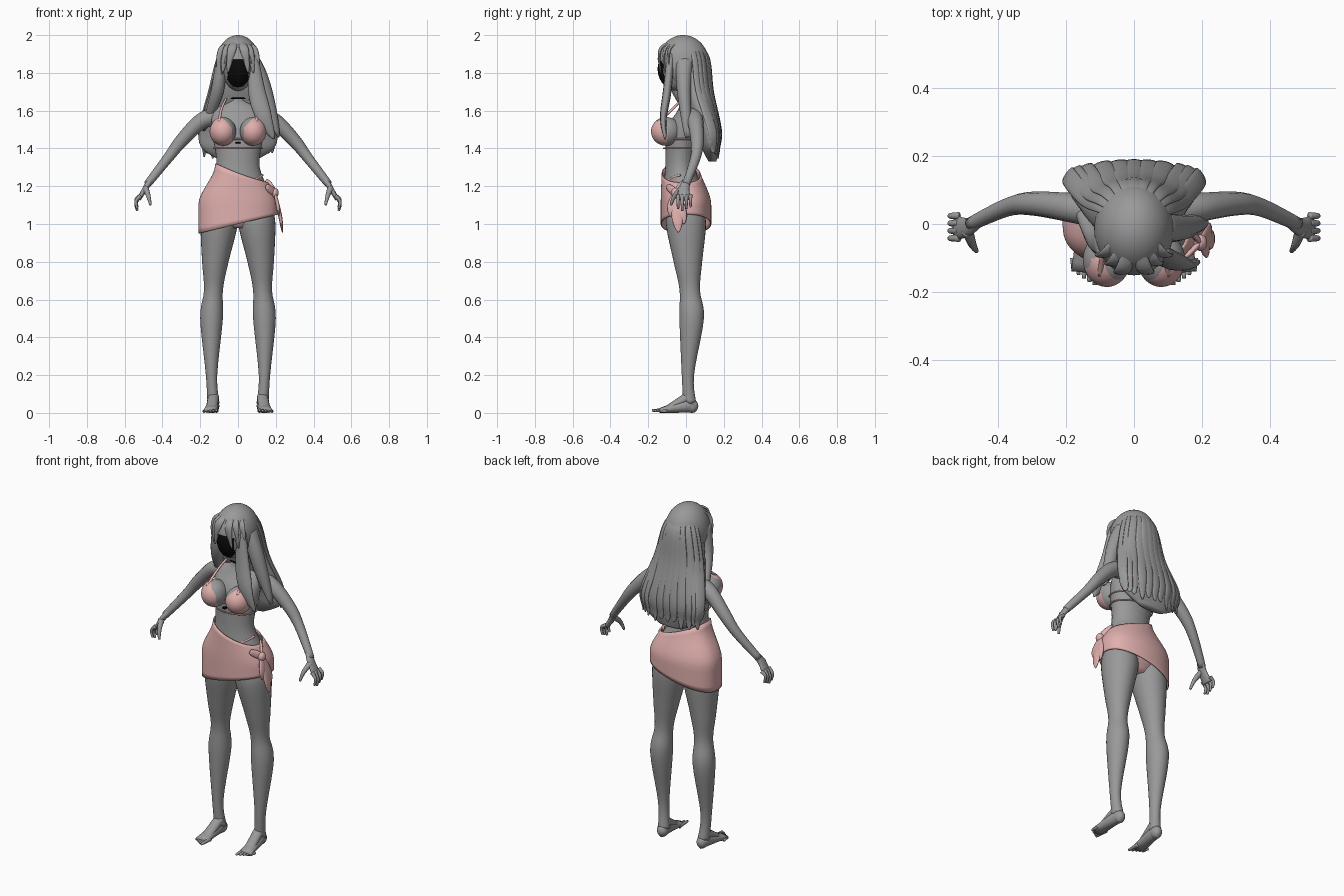
import bpy, bmesh, math, random
from mathutils import Vector, Matrix

random.seed(4)
cube = bpy.data.objects.get("Cube")
if cube:
    bpy.data.objects.remove(cube)


def material(name, red, green, blue):
    made = bpy.data.materials.new(name)
    made.use_nodes = True
    colour = (red, green, blue, 1)
    made.diffuse_color = colour
    made.node_tree.nodes["Principled BSDF"].inputs["Base Color"].default_value = colour
    return made


GREY = material("soft grey", .32, .32, .32)
PINK = material("pale pink cloth", .74, .43, .42)
BLACK = material("black", .003, .003, .003)
SIDEWAYS, DEPTHWISE, UPRIGHT = Vector((1, 0, 0)), Vector((0, 1, 0)), Vector((0, 0, 1))


def finish(name, bm, materials, mirror=False, rule=None):
    """Turn a bmesh into a smooth object, choosing materials by rule."""
    bmesh.ops.recalc_face_normals(bm, faces=bm.faces)
    for face in bm.faces:
        face.smooth = True
        if rule:
            face.material_index = int(rule(face.calc_center_median()))
    mesh = bpy.data.meshes.new(name)
    bm.to_mesh(mesh)
    bm.free()
    for entry in materials:
        mesh.materials.append(entry)
    made = bpy.data.objects.new(name, mesh)
    bpy.context.collection.objects.link(made)
    if mirror:
        made.modifiers.new("Mirror", "MIRROR").use_mirror_merge = False
    return made


def spline(points, steps=5):
    """Smooth curve through points of any dimension."""
    curve = []
    last = len(points) - 1
    for i in range(last):
        near = [points[max(i - 1, 0)], points[i], points[i + 1], points[min(i + 2, last)]]
        for k in range(steps):
            t = k / steps
            curve.append([b + t * (c - a + t * (2 * a - 5 * b + 4 * c - d + t * (3 * b - a - 3 * c + d))) / 2
                          for a, b, c, d in zip(*near)])
    return curve + [list(points[last])]


def skin(name, rings, materials, sides, **options):
    """Join ellipses, each given as centre and two half axes, into a capped surface."""
    bm = bmesh.new()
    angles = [math.tau * k / sides for k in range(sides)]
    loops = [[bm.verts.new(centre + across * math.cos(q) + along * math.sin(q)) for q in angles]
             for centre, across, along in rings]
    for lower, upper in zip(loops, loops[1:]):
        for k in range(sides):
            nxt = (k + 1) % sides
            bm.faces.new((lower[k], lower[nxt], upper[nxt], upper[k]))
    bm.faces.new(loops[0])
    bm.faces.new(loops[-1])
    return finish(name, bm, materials, **options)


def stack(name, levels, materials, **options):
    """Level ellipses: x, y, z, half width, half depth."""
    rings = [(Vector((x, y, z)), SIDEWAYS * width, DEPTHWISE * depth)
             for x, y, z, width, depth in spline(levels)]
    return skin(name, rings, materials, 32, **options)


def tube(name, points, width, depth=None, bulge=0, side=SIDEWAYS, colour=GREY, **options):
    """Tapered ellipse along a path; width and depth are (start, end) half sizes."""
    path = [Vector(p) for p in spline(points)]
    depth = depth or width
    last = len(path) - 1
    rings = []
    for i, centre in enumerate(path):
        t = i / last
        heading = (path[min(i + 1, last)] - path[max(i - 1, 0)]).normalized()
        across = (side - heading * side.dot(heading)).normalized()
        swell = bulge * math.sin(math.pi * t)
        half_width = width[0] + (width[1] - width[0]) * t + swell
        half_depth = depth[0] + (depth[1] - depth[0]) * t + swell / 4
        rings.append((centre, across * half_width, heading.cross(across) * half_depth))
    return skin(name, rings, [colour], 12, **options)


def ellipsoid(name, centre, size, materials, cut=None, **options):
    bm = bmesh.new()
    bmesh.ops.create_uvsphere(bm, u_segments=72, v_segments=48, radius=1,
                              matrix=Matrix.LocRotScale(Vector(centre), None, Vector(size)))
    if cut:
        removed = [face for face in bm.faces if cut(face.calc_center_median())]
        bmesh.ops.delete(bm, geom=removed, context="FACES")
    return finish(name, bm, materials, **options)


def band(name, y, z, half_width, half_depth, colour):
    """Thin closed loop around the body."""
    angles = [math.tau * k / 24 for k in range(25)]
    loop = [(half_width * math.sin(q), y - half_depth * math.cos(q), z) for q in angles]
    return tube(name, loop, (.004, .004), side=UPRIGHT, colour=colour)


# Torso and neck, with the swimsuit bottom coloured by height
body = [(0, .98, .1, .06), (0, 1.1, .19, .12), (-.03, 1.3, .115, .08), (-.01, 1.5, .14, .09),
        (.02, 1.6, .13, .065), (.02, 1.66, .05, .045), (0, 1.8, .04, .04)]
stack("torso", [(0, *level) for level in body], [GREY, PINK], rule=lambda c: c.z < 1.1)

# Legs, feet and toes
leg = [(.13, .02, .05, .032), (.14, .01, .2, .03), (.14, .03, .5, .06), (.13, .02, .65, .05),
       (.12, .01, .8, .07), (.1, 0, 1, .098), (.1, 0, 1.1, .08)]
stack("leg", [(*ring, ring[-1] * 1.08) for ring in leg], [GREY], mirror=True)
ellipsoid("heel", (.13, .03, .036), (.031, .035, .036), [GREY], mirror=True)
tube("foot", [(.13, .04, .045), (.145, -.14, .012)], (.03, .04), (.045, .012), mirror=True)
tube("instep", [(.13, .015, .085), (.135, -.04, .055), (.14, -.1, .022)], (.03, .03), (.03, .015),
     mirror=True)
for i in range(5):
    x, radius, tip = .115 + .016 * i, .013 - .001 * i, .01 * i - .18
    tube("toe", [(x, -.1, radius), (x, tip, radius)], (radius, radius / 2), mirror=True)

# Arms and hands
tube("arm", [(.12, .04, 1.57), (.2, .05, 1.54), (.3, .06, 1.44), (.37, .05, 1.35), (.48, 0, 1.21)],
     (.05, .02), side=DEPTHWISE, mirror=True)
tube("palm", [(.46, .01, 1.235), (.49, -.01, 1.19), (.525, -.01, 1.13)], (.02, .036), (.019, .01),
     side=DEPTHWISE, mirror=True)
for i in range(4):
    y = .022 * i - .042
    tip = 1.07 + .01 * abs(i - 1)
    tube("finger", [(.515, y, 1.15), (.54, y, tip + .04), (.533, y, tip)], (.011, .006),
         side=DEPTHWISE, mirror=True)
tube("thumb", [(.49, -.02, 1.19), (.475, -.06, 1.15), (.463, -.08, 1.1)], (.018, .006),
     side=DEPTHWISE, mirror=True)

# Head with the dark face area, and the choker
ellipsoid("head", (0, -.045, 1.82), (.08, .105, .115), [GREY, BLACK],
          rule=lambda c: c.y < -.1 and c.z < 1.87 and abs(c.x) < .056)
band("choker", .018, 1.665, .054, .05, BLACK)

# Swimsuit top: cups coloured as triangles, halter straps and bands


def on_cup(c):
    return c.y < -.1 and abs(c.x - .09) < .06 - max(0, c.z - 1.5) / 2 and c.z < 1.48 + c.x


ellipsoid("bust", (.08, -.105, 1.49), (.07, .08, .076), [GREY, PINK], mirror=True, rule=on_cup)
tube("halter_strap", [(.1, -.15, 1.54), (.09, -.08, 1.6), (.07, -.03, 1.65), (.04, .04, 1.7)],
     (.008, .005), colour=PINK, mirror=True)
band("upper_band", -.02, 1.45, .136, .094, PINK)
band("lower_band", -.025, 1.4, .128, .092, PINK)
band("front_ring", -.125, 1.43, .01, .01, BLACK)

# Wrap skirt with slanted waist and hem


def skirt_point(angle, t):
    lean, ahead = math.sin(angle), math.cos(angle)
    hem, waist = 1 + .05 * lean, 1.27 - .05 * lean
    z = hem + (waist - hem) * t
    fall = min(1, (1.32 - z) / .22)
    flare = fall * fall * (3 - 2 * fall)
    width = .12 + .09 * flare
    depth = .05 + .4 * width
    fullness = math.copysign(abs(ahead) ** .8, ahead)
    return width * lean, .03 * (flare - 1) - depth * fullness, z


bm = bmesh.new()
around, rows = 64, 12
columns = [[bm.verts.new(skirt_point(math.tau * k / around, j / rows)) for j in range(rows + 1)]
           for k in range(around)]
for k, column in enumerate(columns):
    following = columns[(k + 1) % around]
    for j in range(rows):
        bm.faces.new((column[j], following[j], following[j + 1], column[j + 1]))
skirt = finish("wrap_skirt", bm, [PINK])
skirt.modifiers.new("Thickness", "SOLIDIFY").thickness = .006

# Side knot, hanging tails, gathered folds and hip strap
knot = Vector((.195, -.055, 1.165))
ellipsoid("skirt_knot", knot, (.02, .024, .026), [PINK])
for end in ((.215, -.08, 1.04), (.235, -.04, .955), (.225, -.01, 1)):
    middle = knot.lerp(Vector(end), .6) + SIDEWAYS * .005
    tube("skirt_tail", [knot, middle, end], (.01, .003), (.006, .002), bulge=.024,
         side=DEPTHWISE, colour=PINK)
for end in ((.15, -.1, 1.2), (.15, 0, 1.23)):
    tube("skirt_fold", [knot, end], (.016, .012), (.008, .006), bulge=.008, side=UPRIGHT, colour=PINK)
tube("hip_strap", [(.05, -.107, 1.21), (.1, -.08, 1.24), (.13, -.03, 1.26)], (.006, .006),
     side=UPRIGHT, colour=PINK)

# Hair cap with a face opening


def off_cap(c):
    over_face = c.y < -.06 and c.z < 1.875 - abs(c.x) * .3 and abs(c.x) < .085
    return over_face or c.z < 1.76


ellipsoid("hair_cap", (0, -.015, 1.85), (.117, .137, .15), [GREY], cut=off_cap)

# Long back hair with flat overlapping strands following its surface
mass = [(.02, 1.88, .105, .1), (.05, 1.7, .15, .09), (.12, 1.5, .205, .062), (.13, 1.4, .19, .045),
        (.14, 1.33, .08, .02)]
stack("back_hair", [(0, *level) for level in mass], [GREY])
for i in range(-5, 6):
    angle = math.pi / 2 + i / 4 + random.uniform(-.05, .05)
    path = [Vector((width * math.cos(angle), y + depth * math.sin(angle), z))
            for y, z, width, depth in mass[:-1]]
    crown = Vector((path[0].x / 2, path[0].y / 2, 1.96))
    tip = path[-1] - UPRIGHT * random.uniform(.02, .06)
    tangent = Vector((math.sin(angle), -math.cos(angle) / 2, 0))
    tube("hair_strand", [crown, *path, tip], (.01, .004), (.003, .002), bulge=.022, side=tangent)

# Parted fringe and front locks, longer on the left
for sign in (-1, 1):
    for k in range(3):
        spread, y = .04 + .027 * k, .025 * k
        tube("fringe", [(sign * .01, y - .055, 1.972), (sign * spread * .7, y - .125, 1.94),
                        (sign * spread, y - .142, 1.89), (sign * (spread + .015), y - .135, 1.8)],
             (.012, .003), (.006, .003), bulge=.016)
tube("left_front_lock", [(.08, -.08, 1.9), (.1, -.1, 1.7), (.14, -.12, 1.56), (.19, -.11, 1.45)],
     (.02, .005), bulge=.035)
tube("left_side_lock", [(.09, -.01, 1.88), (.14, -.01, 1.7), (.215, .01, 1.46)],
     (.02, .005), (.045, .015), bulge=.03)
tube("right_side_lock", [(-.09, -.06, 1.88), (-.11, -.04, 1.7), (-.18, .09, 1.5)],
     (.02, .008), (.04, .015), bulge=.02)
